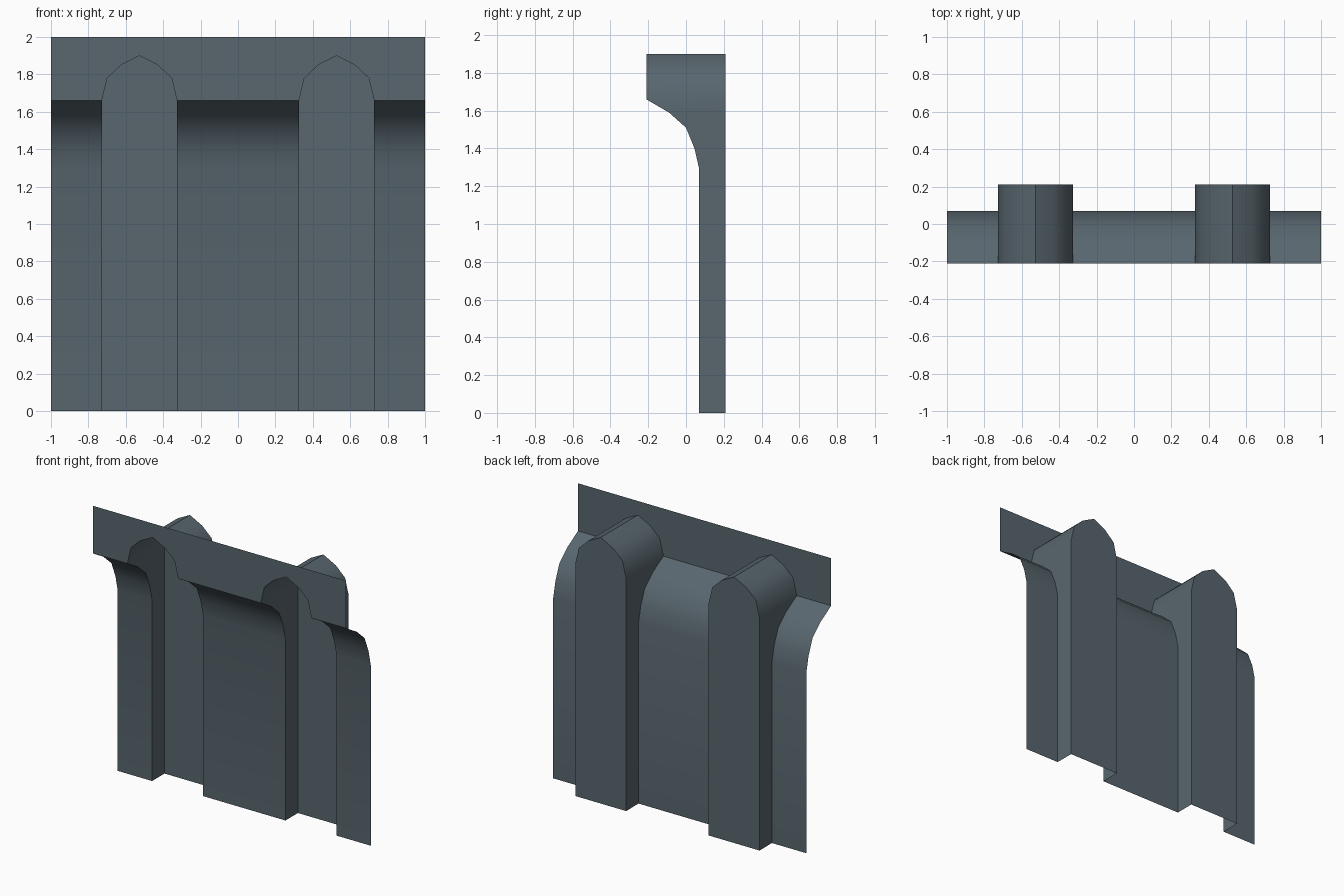
import bpy, bmesh

if "Cube" in bpy.data.objects:
    bpy.data.objects.remove(bpy.data.objects["Cube"])

FRONT, BACK = -0.21, 0.21          # fascia plane and niche back plane
TOP, SPRING = 2.0, 1.66            # top edge and arch spring line
CENTRE, HALF = 0.527, 0.201        # niche position and half width
# wall section (y, z) from the floor up through the cove
SECTION = [(0.07, 0), (0.07, 1.29), (0.045, 1.40), (0.0, 1.51), (-0.09, 1.59), (FRONT, SPRING)]
# arch outline (x offset, z), left to right
HALF_ARCH = [(HALF, SPRING), (0.172, 1.78), (0.098, 1.85)]
ARCH = [(-x, z) for x, z in HALF_ARCH] + [(0, 1.9)] + HALF_ARCH[::-1]

slate = bpy.data.materials.new("slate grey")
slate.diffuse_color = (0.098, 0.133, 0.156, 1)
slate.use_nodes = True
slate.node_tree.nodes["Principled BSDF"].inputs["Base Color"].default_value = slate.diffuse_color


def make(name, faces):
    """Make a sheet object from a list of polygons, smooth where shallow."""
    bm = bmesh.new()
    for pts in faces:
        bm.faces.new([bm.verts.new(p) for p in pts])
    bmesh.ops.remove_doubles(bm, verts=bm.verts, dist=0.0005)
    mesh = bpy.data.meshes.new(name)
    bm.to_mesh(mesh)
    bm.free()
    mesh.materials.append(slate)
    ob = bpy.data.objects.new(name, mesh)
    bpy.context.collection.objects.link(ob)
    bpy.ops.object.select_all(action='DESELECT')
    ob.select_set(True)
    bpy.context.view_layer.objects.active = ob
    bpy.ops.object.shade_smooth_by_angle(angle=0.7)


def pairs(seq):
    return list(zip(seq, seq[1:]))


# coved wall strips between the niches
edge, mid = CENTRE + HALF, CENTRE - HALF
wall = []
for x0, x1 in ((-1, -edge), (-mid, mid), (edge, 1)):
    for (y0, z0), (y1, z1) in pairs(SECTION):
        wall.append([(x0, y0, z0), (x1, y0, z0), (x1, y1, z1), (x0, y1, z1)])
make("coved_wall", wall)

# upper fascia, cut around the arch heads
line = [(-1, SPRING)]
for c in (-CENTRE, CENTRE):
    line += [(c + x, z) for x, z in ARCH]
line.append((1, SPRING))
make("upper_fascia", [[(a, FRONT, za), (b, FRONT, zb), (b, FRONT, TOP), (a, FRONT, TOP)]
                      for (a, za), (b, zb) in pairs(line)])

# arched niches: back panel, vault and side walls
for side, c in (("left", -CENTRE), ("right", CENTRE)):
    arch = [(c + x, z) for x, z in ARCH]
    x0, x1 = c - HALF, c + HALF
    faces = [[(x0, BACK, 0), (x1, BACK, 0)] + [(x, BACK, z) for x, z in reversed(arch)]]
    for (a, za), (b, zb) in pairs(arch):
        faces.append([(a, FRONT, za), (a, BACK, za), (b, BACK, zb), (b, FRONT, zb)])
    for (y0, z0), (y1, z1) in pairs(SECTION):
        quad = [(y0, z0), (BACK, z0), (BACK, z1), (y1, z1)]
        faces.append([(x0, y, z) for y, z in quad])
        faces.append([(x1, y, z) for y, z in reversed(quad)])
    make(side + "_niche", faces)
